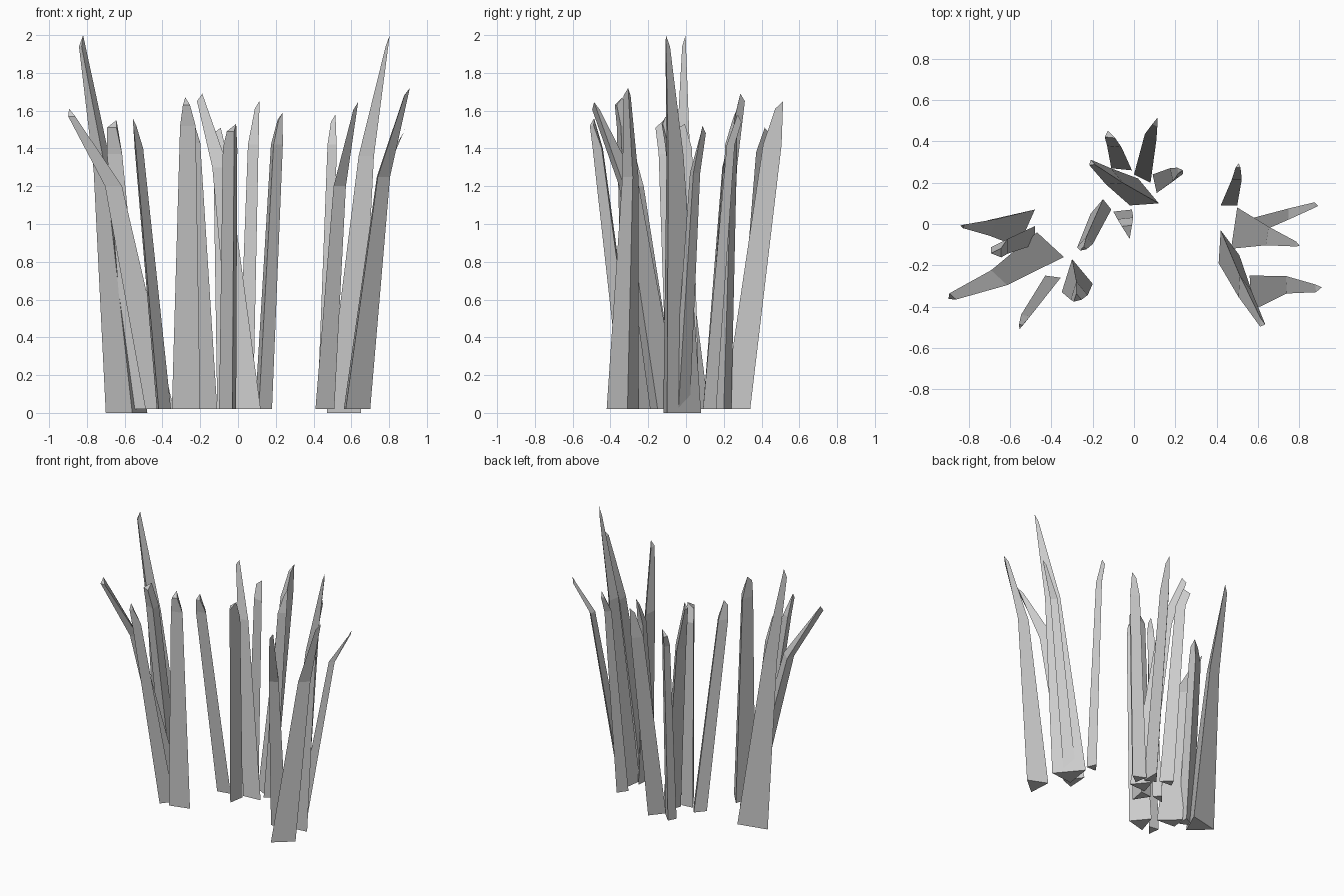
import bpy

def ring(bm_pts, centre, s, peak):
    """Copy of the base triangle, scaled about a new centre; sides drop below the peak corner."""
    cx = sum(p[0] for p in bm_pts) / 3
    cy = sum(p[1] for p in bm_pts) / 3
    return [(centre[0] + (p[0] - cx) * s, centre[1] + (p[1] - cy) * s,
             centre[2] - (peak if i else 0)) for i, p in enumerate(bm_pts)]

def blade(name, base, mid, mid_s, tip, tip_s, z0=0.02, peak=0.04):
    """Three-sided grass blade: base, bend and pointed end."""
    v = [(x, y, z0) for x, y in base]
    v += ring(base, mid, mid_s, 0) + ring(base, tip, tip_s, peak)
    f = [(2, 1, 0), (6, 7, 8)]
    for r in (0, 3):
        for i in range(3):
            j = (i + 1) % 3
            f.append((r + i, r + j, r + 3 + j, r + 3 + i))
    me = bpy.data.meshes.new(name)
    me.from_pydata(v, [], f)
    me.update()
    bpy.context.collection.objects.link(bpy.data.objects.new(name, me))

# Left clump (base corners run counter-clockwise)
blade("left_tall_blade", [(-.48, .07), (-.70, .02), (-.56, -.11)], (-.71, -.01, 1.28), .45, (-.83, -.01, 2.0), .1, 0, .06)
blade("left_back_blade", [(-.48, -.01), (-.58, -.06), (-.48, -.10)], (-.64, -.11, 1.37), .8, (-.66, -.14, 1.55), .5)
blade("left_bent_blade", [(-.47, -.04), (-.49, -.15), (-.34, -.16)], (-.67, -.27, 1.2), .6, (-.885, -.355, 1.61), .25)
blade("left_front_blade", [(-.43, -.25), (-.42, -.34), (-.355, -.26)], (-.53, -.46, 1.40), .6, (-.55, -.495, 1.56), .25)
blade("left_inner_blade", [(-.30, -.17), (-.35, -.33), (-.20, -.29)], (-.27, -.33, 1.52), .55, (-.275, -.36, 1.67), .25)

# Middle clump
blade("middle_left_blade", [(-.15, .12), (-.21, .05), (-.11, .07)], (-.235, -.09, 1.43), .75, (-.245, -.12, 1.57), .3)
blade("middle_front_blade", [(-.01, .07), (-.10, .06), (-.03, -.05)], (-.035, -.005, 1.4), .85, (-.03, -.03, 1.53), .55)
blade("middle_bent_blade", [(.12, .10), (.02, .22), (-.02, .09)], (-.10, .22, 1.30), .6, (-.205, .295, 1.69), .2)
blade("middle_back_blade", [(-.01, .26), (-.08, .33), (-.11, .27)], (-.10, .39, 1.38), .7, (-.12, .43, 1.51), .5)
blade("middle_tall_blade", [(.08, .34), (.0, .24), (.08, .20)], (.09, .45, 1.42), .7, (.105, .49, 1.65), .3)
blade("middle_right_blade", [(.18, .20), (.09, .24), (.11, .15)], (.20, .24, 1.42), .7, (.22, .26, 1.59), .3)

# Right clump
blade("right_back_blade", [(.50, .09), (.47, .16), (.42, .09)], (.50, .23, 1.42), .6, (.505, .28, 1.58), .3)
blade("right_thin_blade", [(.60, -.04), (.54, .02), (.54, -.07)], (.76, .045, 1.27), .6, (.88, .09, 1.52), .3)
blade("right_tall_blade", [(.65, -.10), (.50, .08), (.47, -.12)], (.67, -.07, 1.36), .45, (.79, -.1, 2.0), .12, 0, .06)
blade("right_front_blade", [(.51, -.15), (.42, -.03), (.41, -.19)], (.53, -.31, 1.2), .65, (.62, -.48, 1.645), .25)
blade("right_outer_blade", [(.70, -.31), (.56, -.25), (.57, -.42)], (.76, -.29, 1.25), .5, (.89, -.31, 1.72), .22)
